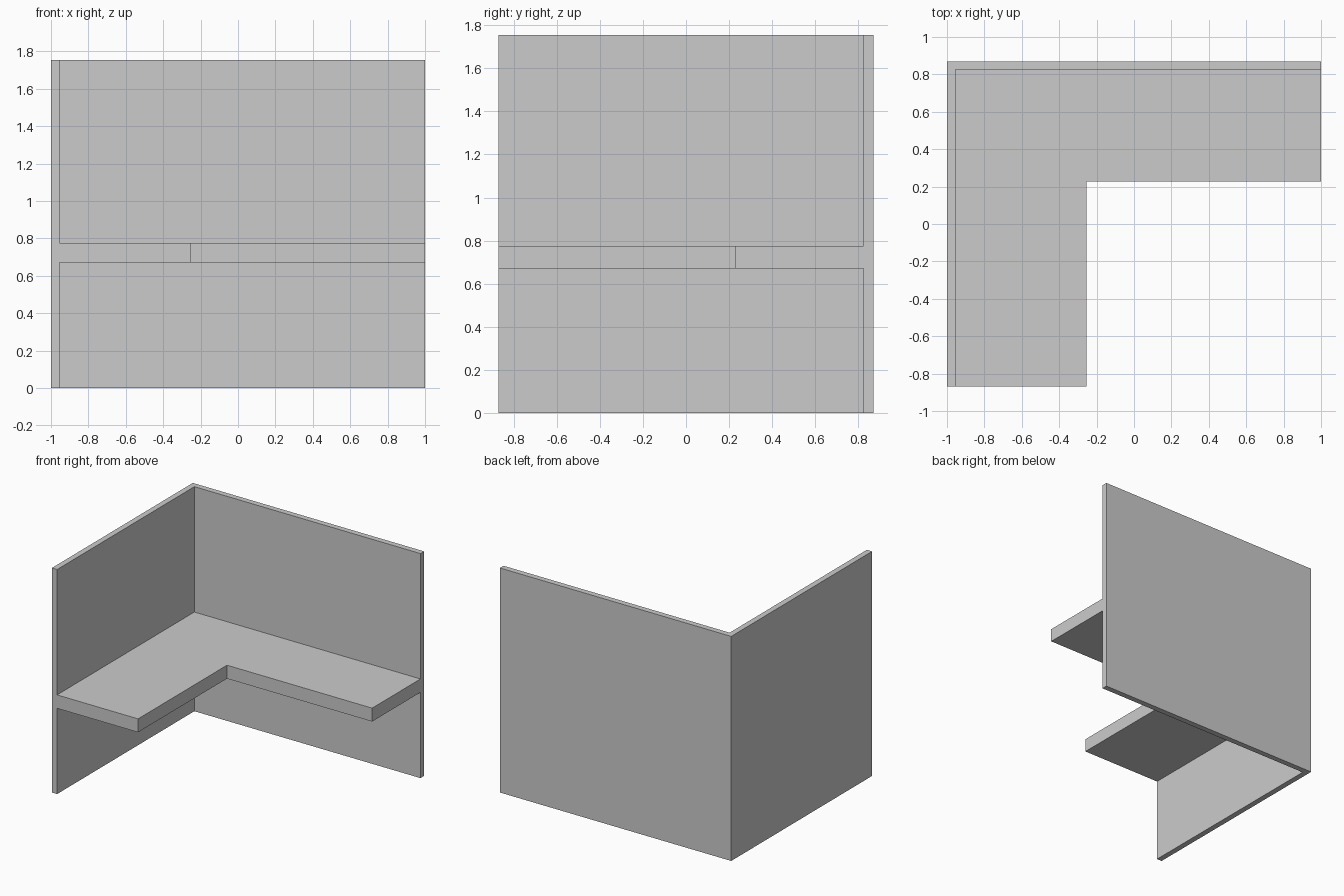
import bpy, bmesh

if "Cube" in bpy.data.objects:
    bpy.data.objects.remove(bpy.data.objects["Cube"])

WALL_H, X, Y, T = 1.755, 1.0, 0.87, 0.045
BAND = (1.505, 1.70)
XI, YI = -X + T, Y - T      # inner wall faces


def loft(name, outline, levels, mats=(), band_sides=()):
    """Extrude a counter-clockwise outline through z levels; tint middle band."""
    bm = bmesh.new()
    rings = [[bm.verts.new((x, y, z)) for x, y in outline] for z in levels]
    n = len(outline)
    for k in range(len(levels) - 1):
        for i in range(n):
            j = (i + 1) % n
            f = bm.faces.new((rings[k][i], rings[k][j], rings[k + 1][j], rings[k + 1][i]))
            if k == 1 and i in band_sides:
                f.material_index = 1
    bm.faces.new(rings[0][::-1])
    bm.faces.new(rings[-1])
    bmesh.ops.recalc_face_normals(bm, faces=bm.faces[:])
    me = bpy.data.meshes.new(name)
    bm.to_mesh(me)
    bm.free()
    for m in mats:
        me.materials.append(m)
    ob = bpy.data.objects.new(name, me)
    bpy.context.collection.objects.link(ob)
    return ob


def material(name, v):
    m = bpy.data.materials.new(name)
    m.diffuse_color = (v, v, v, 1)
    m.use_nodes = True
    m.node_tree.nodes["Principled BSDF"].inputs["Base Color"].default_value = m.diffuse_color
    return m


# L-shaped partition walls with a pale band near the top (ends and corner stay grey)
walls = [(-X, -Y), (XI, -Y), (XI, YI), (X, YI), (X, Y), (XI, Y), (-X, Y), (-X, YI)]
loft("partition_walls", walls, (0, *BAND, WALL_H),
     (material("panel_grey", 0.8), material("pale_band", 0.95)), (1, 2, 4, 7))

# L-shaped desk top fitted into the corner
desk = [(XI, -Y), (-0.255, -Y), (-0.255, 0.228), (X, 0.228), (X, YI), (XI, YI)]
loft("desk_top", desk, (0.67, 0.775))
